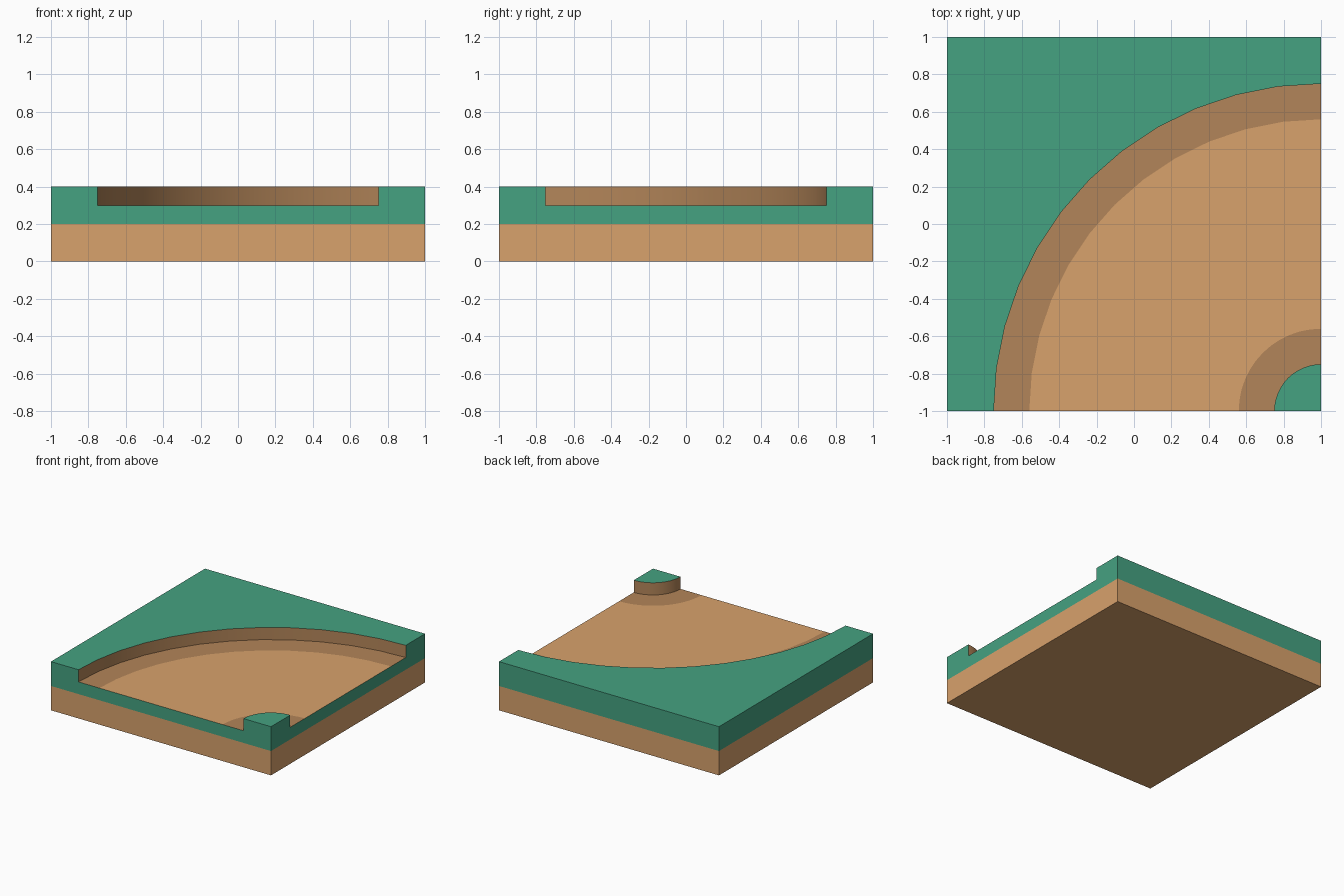
import bpy, bmesh, math

if "Cube" in bpy.data.objects:
    bpy.data.objects.remove(bpy.data.objects["Cube"])

# Levels, radii around the corner (1, -1), and arc resolution
MID, FLOOR, TOP = 0.2, 0.3, 0.4
INNER, INNER_BAND, OUTER_BAND, OUTER = 0.25, 0.44, 1.56, 1.75
STEPS = 12


def material(name, rgb):
    m = bpy.data.materials.new(name)
    m.diffuse_color = (*rgb, 1)
    m.use_nodes = True
    m.node_tree.nodes["Principled BSDF"].inputs["Base Color"].default_value = m.diffuse_color
    return m


tan = material("earth", (0.69, 0.36, 0.15))
brown = material("dark_earth", (0.45, 0.235, 0.10))
green = material("grass", (0.06, 0.36, 0.22))


def finish(name, bm, mat, smooth=False):
    bmesh.ops.remove_doubles(bm, verts=bm.verts, dist=1e-5)
    me = bpy.data.meshes.new(name)
    bm.to_mesh(me)
    bm.free()
    me.materials.append(mat)
    ob = bpy.data.objects.new(name, me)
    bpy.context.collection.objects.link(ob)
    if smooth:
        bpy.ops.object.select_all(action='DESELECT')
        ob.select_set(True)
        bpy.context.view_layer.objects.active = ob
        bpy.ops.object.shade_smooth_by_angle(angle=math.radians(30))
    return ob


def arc(r, z):
    angles = [math.pi / 2 * (1 + i / STEPS) for i in range(STEPS + 1)]
    return [(1 + r * math.cos(a), -1 + r * math.sin(a), z) for a in angles]


def face(bm, points):
    bm.faces.new([bm.verts.new(p) for p in points])


def sweep(name, profile, mat):
    """Sweep (radius, height) points through the quarter turn."""
    bm = bmesh.new()
    rows = [arc(r, z) for r, z in profile]
    for a, b in zip(rows, rows[1:]):
        for i in range(STEPS):
            face(bm, [a[i], b[i], b[i + 1], a[i + 1]])
    return finish(name, bm, mat, True)


# Earth slab, open where the turf sits on it
bm = bmesh.new()
bmesh.ops.create_cube(bm, size=1)
for v in bm.verts:
    v.co = (v.co.x * 2, v.co.y * 2, (v.co.z + 0.5) * MID)
bm.normal_update()
bmesh.ops.delete(bm, geom=[f for f in bm.faces if f.normal.z > 0.5], context='FACES')
finish("earth_slab", bm, tan)

# Turf: two raised tops, plain outer sides and notched road ends
bm = bmesh.new()
face(bm, ([*arc(OUTER, TOP), (-1, -1, TOP), (-1, 1, TOP), (1, 1, TOP)])[::-1])
face(bm, [(1, -1, TOP), *arc(INNER, TOP)])
for (x0, y0), (x1, y1) in (((-1, 1), (-1, -1)), ((1, 1), (-1, 1))):
    face(bm, [(x0, y0, MID), (x1, y1, MID), (x1, y1, TOP), (x0, y0, TOP)])
notch = [(0, MID), (2, MID), (2, TOP), (OUTER, TOP), (OUTER, FLOOR),
         (INNER, FLOOR), (INNER, TOP), (0, TOP)]
face(bm, [(1 - s, -1, z) for s, z in reversed(notch)])
face(bm, [(1, -1 + s, z) for s, z in notch])
finish("turf", bm, green)

# Sunken path with darker edges and banks
sweep("inner_bank", [(INNER, TOP), (INNER, FLOOR), (INNER_BAND, FLOOR)], brown)
sweep("path_floor", [(INNER_BAND, FLOOR), (OUTER_BAND, FLOOR)], tan)
sweep("outer_bank", [(OUTER_BAND, FLOOR), (OUTER, FLOOR), (OUTER, TOP)], brown)
